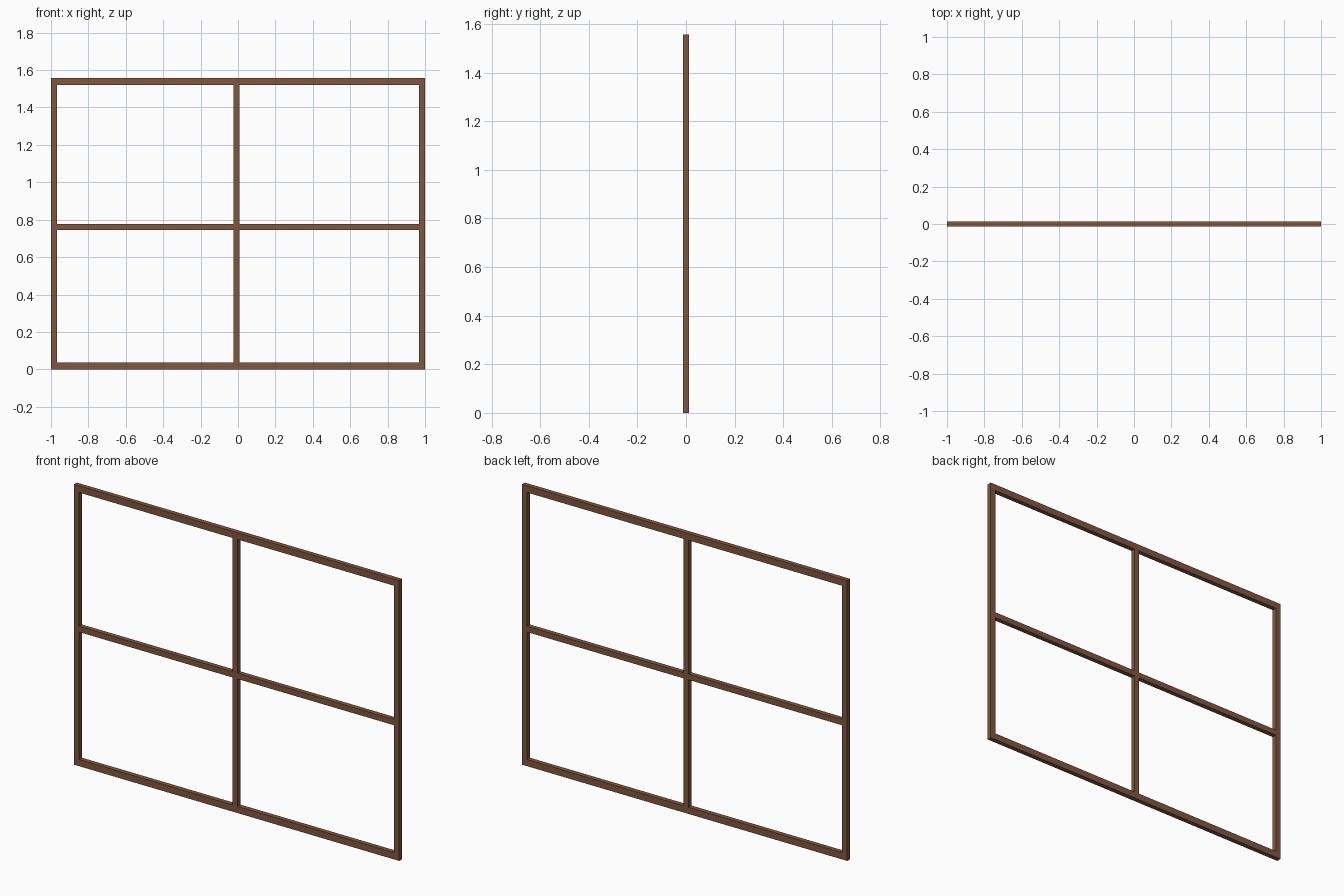
import bpy

if "Cube" in bpy.data.objects:
    bpy.data.objects.remove(bpy.data.objects["Cube"])

# single brown wood colour
wood = bpy.data.materials.new("brown wood")
wood.diffuse_color = (0.22, 0.095, 0.052, 1)
wood.use_nodes = True
wood.node_tree.nodes["Principled BSDF"].inputs["Base Color"].default_value = wood.diffuse_color

DEPTH = 0.026


def bar(name, x0, x1, z0, z1, depth=DEPTH):
    """Rectangular timber spanning x0..x1 and z0..z1, centred on y = 0."""
    bpy.ops.mesh.primitive_cube_add(size=1, location=((x0 + x1) / 2, 0, (z0 + z1) / 2))
    ob = bpy.context.object
    ob.name = name
    ob.scale = (x1 - x0, depth, z1 - z0)
    bpy.ops.object.transform_apply(location=False, rotation=False, scale=True)
    ob.data.materials.append(wood)
    return ob


H, W = 1.557, 0.032      # frame height, upright width
RAIL = 0.037             # top and bottom rail height
MX = -0.009              # centre of the middle upright

# outer frame
bar("left_stile", -1, -1 + W, RAIL, H - RAIL)
bar("right_stile", 1 - W, 1, RAIL, H - RAIL)
bar("bottom_rail", -1, 1, 0, RAIL)
bar("top_rail", -1, 1, H - RAIL, H)

# glazing bars
bar("middle_upright", MX - W / 2, MX + W / 2, RAIL, H - RAIL)
bar("left_crossbar", -1 + W, MX - W / 2, 0.745, 0.777)
bar("right_crossbar", MX + W / 2, 1 - W, 0.745, 0.777)
